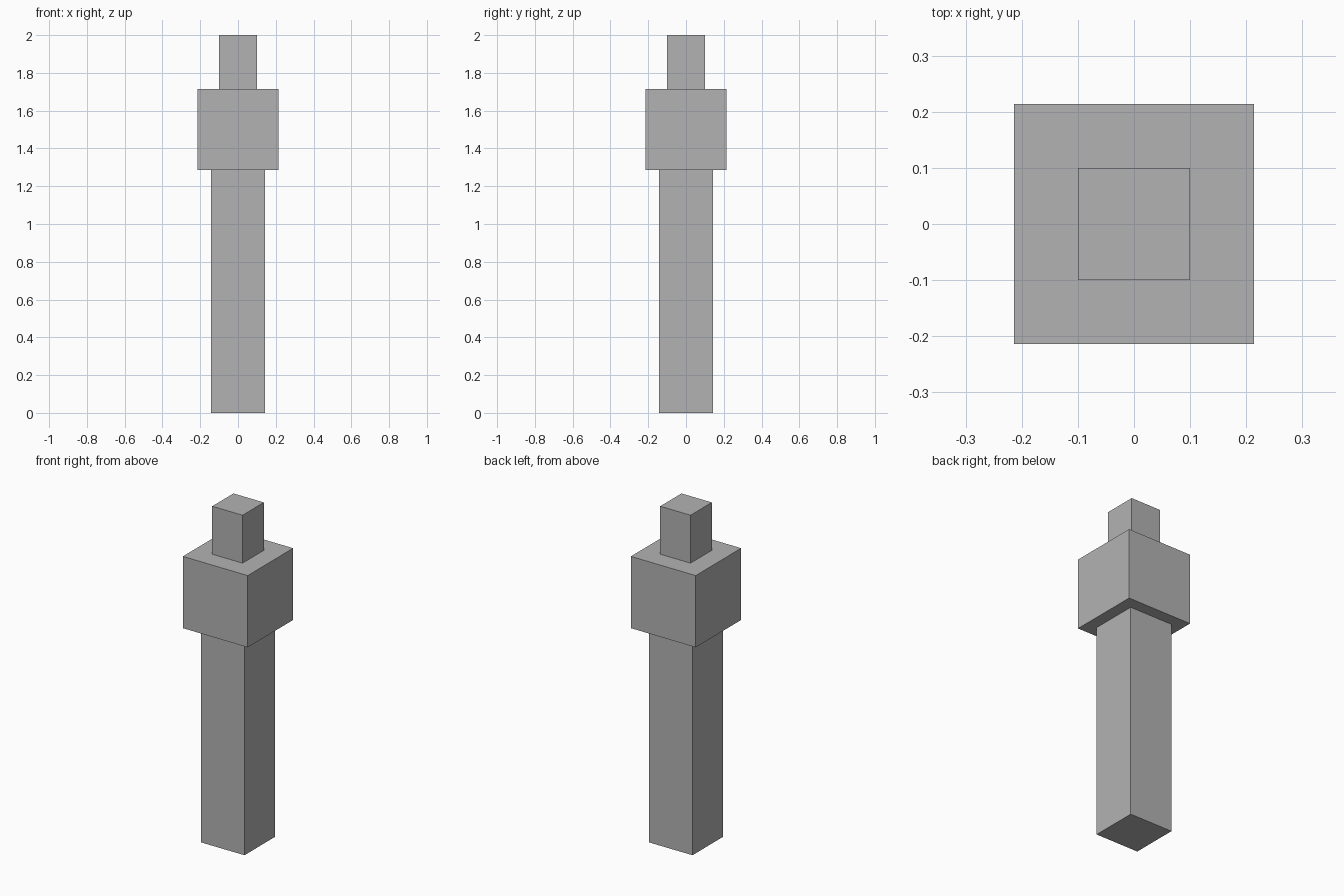
import bpy

if "Cube" in bpy.data.objects:
    bpy.data.objects.remove(bpy.data.objects["Cube"])

grey = bpy.data.materials.new("plain grey")
grey.diffuse_color = (0.45, 0.45, 0.45, 1.0)
grey.use_nodes = True
grey.node_tree.nodes["Principled BSDF"].inputs["Base Color"].default_value = grey.diffuse_color


def block(name, width, bottom, top):
    """Square upright block centred on the z axis."""
    bpy.ops.mesh.primitive_cube_add(size=1, location=(0, 0, (bottom + top) / 2))
    obj = bpy.context.object
    obj.name = name
    obj.scale = (width, width, top - bottom)
    bpy.ops.object.transform_apply(location=False, rotation=False, scale=True)
    obj.data.materials.append(grey)
    return obj


# Long shaft, wide head and narrow tip stacked end to end
block("shaft", 0.286, 0.0, 1.286)
block("head", 0.428, 1.286, 1.714)
block("tip", 0.2, 1.714, 2.0)
